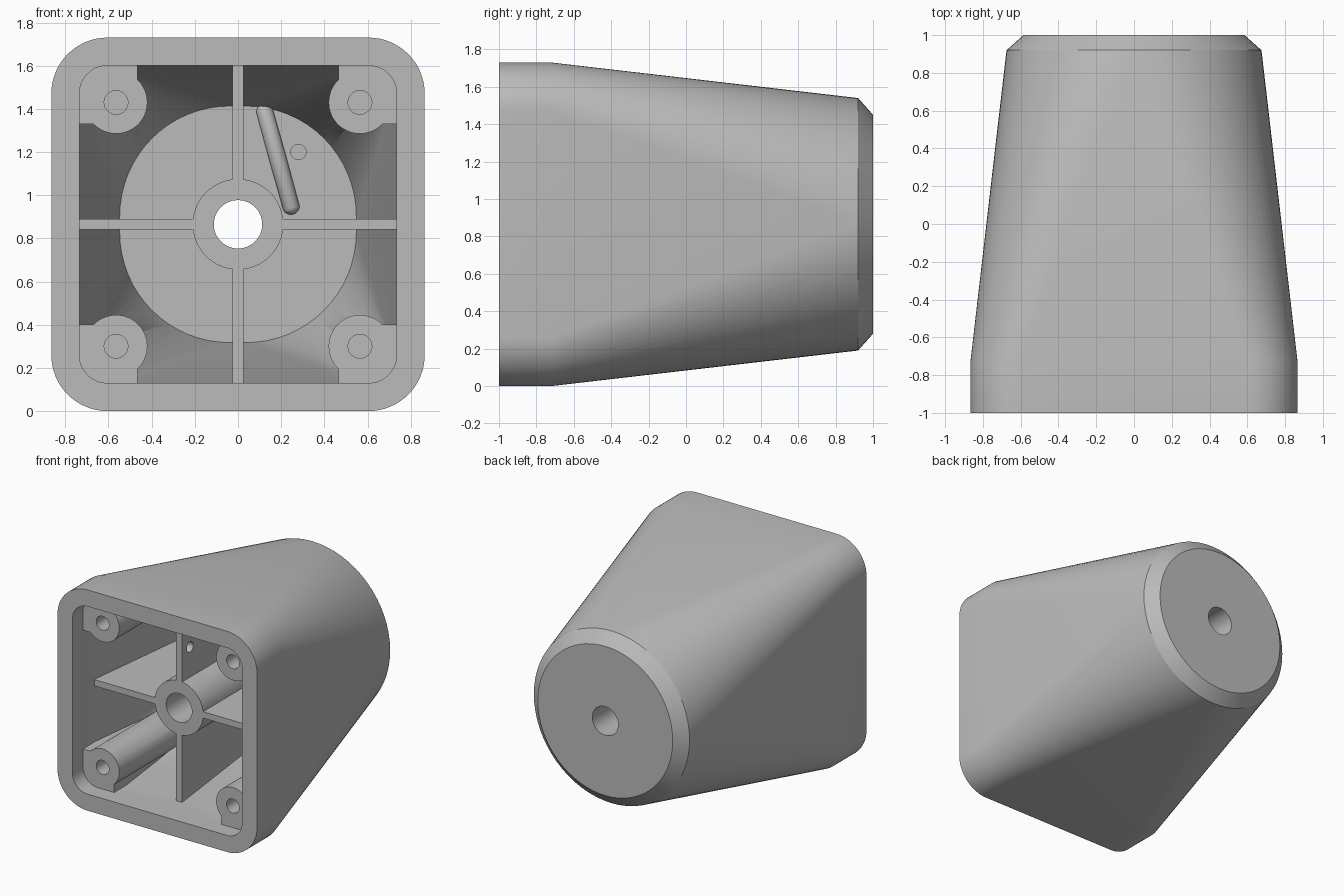
import bpy, bmesh, math
from mathutils import Matrix

if "Cube" in bpy.data.objects:
    bpy.data.objects.remove(bpy.data.objects["Cube"])

CZ = 0.865      # height of the central axis
STEPS = 16      # segments per quarter round

grey = bpy.data.materials.new("plain_grey")
grey.use_nodes = True
colour = (0.5, 0.5, 0.5, 1)
grey.diffuse_color = colour
grey.node_tree.nodes["Principled BSDF"].inputs["Base Color"].default_value = colour


def finish(name, bm):
    bmesh.ops.recalc_face_normals(bm, faces=bm.faces)
    mesh = bpy.data.meshes.new(name)
    bm.to_mesh(mesh)
    bm.free()
    mesh.materials.append(grey)
    ob = bpy.data.objects.new(name, mesh)
    bpy.context.collection.objects.link(ob)
    return ob


def loft(name, rings, x=0, z=CZ):
    """Solid through rounded rectangles (y, half width, half height, radius)."""
    bm = bmesh.new()
    loops = []
    for y, hx, hz, r in rings:
        loop = []
        for q, (sx, sz) in enumerate([(1, 1), (-1, 1), (-1, -1), (1, -1)]):
            for k in range(STEPS + 1):
                a = (q + k / STEPS) * math.pi / 2
                loop.append(bm.verts.new((x + sx * (hx - r) + r * math.cos(a), y,
                                          z + sz * (hz - r) + r * math.sin(a))))
        loops.append(loop)
    n = len(loops[0])
    for a, b in zip(loops, loops[1:]):
        for i in range(n):
            j = (i + 1) % n
            bm.faces.new((a[i], a[j], b[j], b[i]))
    bm.faces.new(loops[0])
    bm.faces.new(loops[-1])
    bmesh.ops.remove_doubles(bm, verts=bm.verts, dist=1e-5)
    return finish(name, bm)


def cylinder(name, r, y0, y1, x=0, z=CZ):
    return loft(name, [(y0, r, r, r), (y1, r, r, r)], x, z)


def cut(target, tool):
    """Subtract the tool from the target and discard the tool."""
    mod = target.modifiers.new("cut", "BOOLEAN")
    mod.operation = "DIFFERENCE"
    mod.solver = "EXACT"
    mod.object = tool
    bpy.context.view_layer.objects.active = target
    bpy.ops.object.modifier_apply(modifier=mod.name)
    bpy.data.objects.remove(tool)


# Outer shell: rounded square collar blending to a chamfered round end
housing = loft("housing", [(-1, 0.865, 0.865, 0.26), (-0.72, 0.865, 0.865, 0.26),
                           (0.92, 0.675, 0.675, 0.675), (1, 0.585, 0.585, 0.585)])

# Hollow inside, before the internal structure is kept back
cavity = loft("cavity", [(-1.1, 0.735, 0.735, 0.13), (-0.72, 0.735, 0.735, 0.13),
                         (0.86, 0.548, 0.548, 0.51)])

# Central hub and cross ribs
cut(cavity, cylinder("hub", 0.21, -0.73, 1.1))
cut(cavity, loft("upright_rib", [(-0.73, 0.025, 0.9, 0), (1.1, 0.025, 0.9, 0)]))
cut(cavity, loft("level_rib", [(-0.73, 0.9, 0.025, 0), (1.1, 0.9, 0.025, 0)]))

# Screw posts, each with a web filling its corner
corners = [(sx, sz) for sx in (-1, 1) for sz in (-1, 1)]
for sx, sz in corners:
    cut(cavity, cylinder("screw_post", 0.145, -0.87, 1.1, sx * 0.565, CZ + sz * 0.565))
    cut(cavity, loft("corner_web", [(-0.87, 0.235, 0.235, 0), (1.1, 0.235, 0.235, 0)],
                     sx * 0.7, CZ + sz * 0.7))

# Slanted round-ended ridge on the cavity floor
bm = bmesh.new()
bmesh.ops.create_uvsphere(bm, u_segments=24, v_segments=12, radius=0.04)
for v in bm.verts:
    if abs(v.co.z) > 0.001:
        v.co.z += math.copysign(0.225, v.co.z)
bmesh.ops.transform(bm, verts=bm.verts, matrix=Matrix.Translation((0.185, 0.855, 1.167))
                    @ Matrix.Rotation(-0.27, 4, "Y"))
cut(cavity, finish("floor_ridge", bm))

cut(housing, cavity)

# Shaft bore, screw holes and small floor hole
cut(housing, cylinder("shaft_bore", 0.112, -1.2, 1.2))
for sx, sz in corners:
    cut(housing, cylinder("screw_hole", 0.055, -1.2, -0.4, sx * 0.565, CZ + sz * 0.565))
cut(housing, cylinder("floor_hole", 0.035, 0.7, 0.93, 0.28, 1.2))

# Wire hole through the upper rib
bm = bmesh.new()
bmesh.ops.create_cone(bm, cap_ends=True, segments=32, radius1=0.04, radius2=0.04, depth=0.2,
                      matrix=Matrix.Translation((0, -0.63, 1.31)) @ Matrix.Rotation(math.pi / 2, 4, "Y"))
cut(housing, finish("wire_hole", bm))

# Smooth the rounds and keep the edges crisp
bpy.ops.object.select_all(action="DESELECT")
housing.select_set(True)
bpy.context.view_layer.objects.active = housing
bpy.ops.object.shade_smooth_by_angle(angle=math.radians(25))
